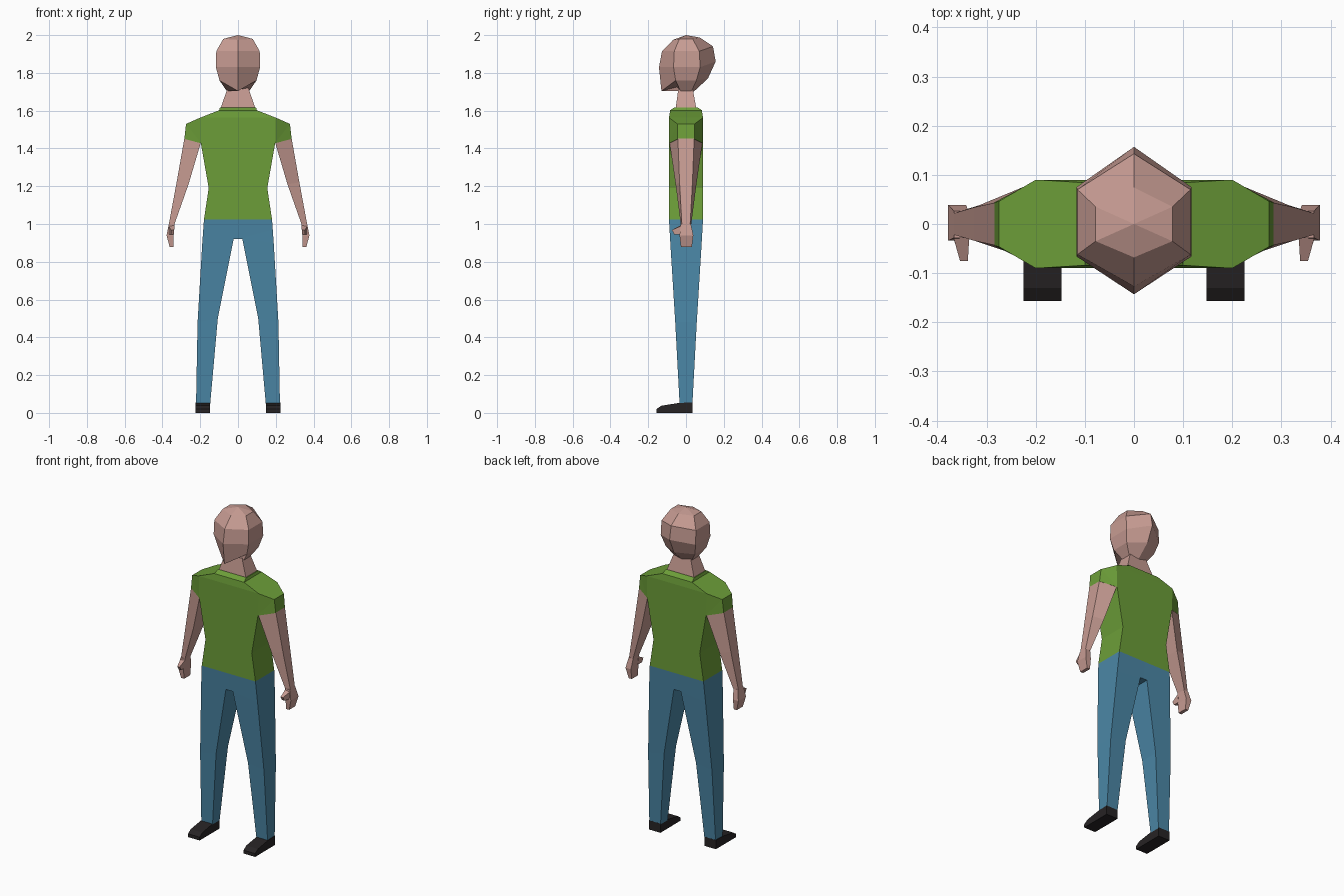
import bpy, bmesh

if "Cube" in bpy.data.objects:
    bpy.data.objects.remove(bpy.data.objects["Cube"])


def material(name, rgb):
    m = bpy.data.materials.new(name)
    m.diffuse_color = (*rgb, 1)
    m.use_nodes = True
    m.node_tree.nodes["Principled BSDF"].inputs["Base Color"].default_value = m.diffuse_color
    return m


SKIN = material("skin", (0.57, 0.33, 0.29))
GREEN = material("shirt_green", (0.15, 0.34, 0.04))
BLUE = material("trouser_blue", (0.07, 0.24, 0.38))
BLACK = material("shoe_black", (0.02, 0.017, 0.018))


def loft(name, rings, mat, caps=(True, True), mirror=False, apex=None):
    """Skin a stack of equal rings, optionally capped, pointed and mirrored."""
    bm = bmesh.new()
    vs = [[bm.verts.new(p) for p in r] for r in rings]
    n = len(vs[0])
    for a, b in zip(vs, vs[1:]):
        for i in range(n):
            j = (i + 1) % n
            bm.faces.new((a[i], a[j], b[j], b[i]))
    if apex:
        top = bm.verts.new(apex)
        for i in range(n):
            bm.faces.new((vs[-1][i], vs[-1][(i + 1) % n], top))
    elif caps[1]:
        bm.faces.new(vs[-1])
    if caps[0]:
        bm.faces.new(vs[0])
    if mirror:
        seam = [f for f in bm.faces if all(abs(v.co.x) < 1e-5 for v in f.verts)]
        bmesh.ops.recalc_face_normals(bm, faces=bm.faces)
        bmesh.ops.delete(bm, geom=seam, context='FACES')
    else:
        bmesh.ops.recalc_face_normals(bm, faces=bm.faces)
    me = bpy.data.meshes.new(name)
    bm.to_mesh(me)
    bm.free()
    me.materials.append(mat)
    ob = bpy.data.objects.new(name, me)
    bpy.context.collection.objects.link(ob)
    if mirror:
        ob.modifiers.new("mirror", 'MIRROR')
    return ob


def rect(x, y0, y1, z):
    return [(-x, y0, z), (x, y0, z), (x, y1, z), (-x, y1, z)]


def limb(xi, zi, yi, xo, zo, yo):
    """Four-sided limb section: inner edge pair, outer edge pair."""
    return [(xi, -yi, zi), (xi, yi, zi), (xo, yo, zo), (xo, -yo, zo)]


def hexagon(x, front, sf, sb, back, zf, zs, zb):
    """Six-sided section with a vertex at the front and at the back."""
    zm = zs
    return [(0, front, zf), (x, sf, zm), (x, sb, zm),
            (0, back, zb), (-x, sb, zm), (-x, sf, zm)]


# Head: faceted skull with a low chin
loft("head", [
    hexagon(0.06, -0.05, -0.03, 0.03, 0.04, 1.725, 1.705, 1.70),
    hexagon(0.098, -0.130, -0.055, 0.055, 0.116, 1.704, 1.76, 1.77),
    hexagon(0.117, -0.143, -0.066, 0.075, 0.157, 1.83, 1.83, 1.86),
    hexagon(0.115, -0.127, -0.062, 0.070, 0.143, 1.915, 1.915, 1.94),
    hexagon(0.078, -0.068, -0.035, 0.035, 0.074, 1.975, 1.98, 1.987),
], SKIN, apex=(0, 0, 2.0))

# Neck
loft("neck", [rect(0.093, -0.055, 0.055, 1.61),
              rect(0.055, -0.04, 0.035, 1.72)], SKIN)

# Shirt body, waist to collar
loft("shirt_body", [
    rect(0.18, -0.09, 0.09, 1.025),
    rect(0.155, -0.09, 0.09, 1.19),
    rect(0.197, -0.09, 0.09, 1.43),
    rect(0.2, -0.09, 0.09, 1.563),
    rect(0.1, -0.084, 0.084, 1.602),
    rect(0.095, -0.06, 0.06, 1.618),
], GREEN)

# Sleeves: short blocks from the shirt side to the sleeve hem
loft("sleeve", [
    limb(0.197, 1.43, 0.09, 0.2, 1.563, 0.09),
    limb(0.197, 1.43, 0.09, 0.275, 1.53, 0.046),
    limb(0.197, 1.428, 0.088, 0.284, 1.45, 0.044),
], GREEN, mirror=True)

# Arms
loft("arm", [
    limb(0.197, 1.43, 0.087, 0.284, 1.452, 0.043),
    limb(0.262, 1.21, 0.055, 0.325, 1.22, 0.034),
    limb(0.336, 1.0, 0.028, 0.366, 1.0, 0.022),
], SKIN, mirror=True)


def palm(xi, xo, y0, y1, z):
    return [(xi, y0, z), (xi, y1, z), (xo, y1, z), (xo, y0, z)]


# Hands and thumbs
loft("hand", [
    palm(0.336, 0.366, -0.028, 0.026, 1.0),
    palm(0.342, 0.378, -0.034, 0.039, 0.94),
    palm(0.342, 0.362, -0.027, 0.031, 0.878),
], SKIN, mirror=True)
loft("thumb", [
    [(0.335, -0.025, 0.995), (0.368, -0.025, 0.99),
     (0.37, -0.025, 0.945), (0.34, -0.025, 0.945)],
    [(0.338, -0.075, 0.968), (0.354, -0.075, 0.968),
     (0.354, -0.062, 0.945), (0.338, -0.062, 0.945)],
], SKIN, mirror=True)

# Trousers: hips, crotch, knee, ankle
loft("trousers", [
    limb(0, 1.025, 0.09, 0.18, 1.025, 0.09),
    limb(0, 0.92, 0.083, 0.184, 0.97, 0.087),
    limb(0.023, 0.92, 0.083, 0.189, 0.9, 0.083),
    limb(0.107, 0.5, 0.057, 0.214, 0.48, 0.057),
    limb(0.147, 0.05, 0.034, 0.222, 0.05, 0.034),
], BLUE, mirror=True)

# Shoes: side profile extruded across the width
profile = [(0.035, 0), (0.035, 0.055), (-0.035, 0.053),
           (-0.13, 0.038), (-0.157, 0.02), (-0.157, 0)]
loft("shoe", [[(x, y, z) for y, z in profile] for x in (0.147, 0.225)],
     BLACK, mirror=True)
